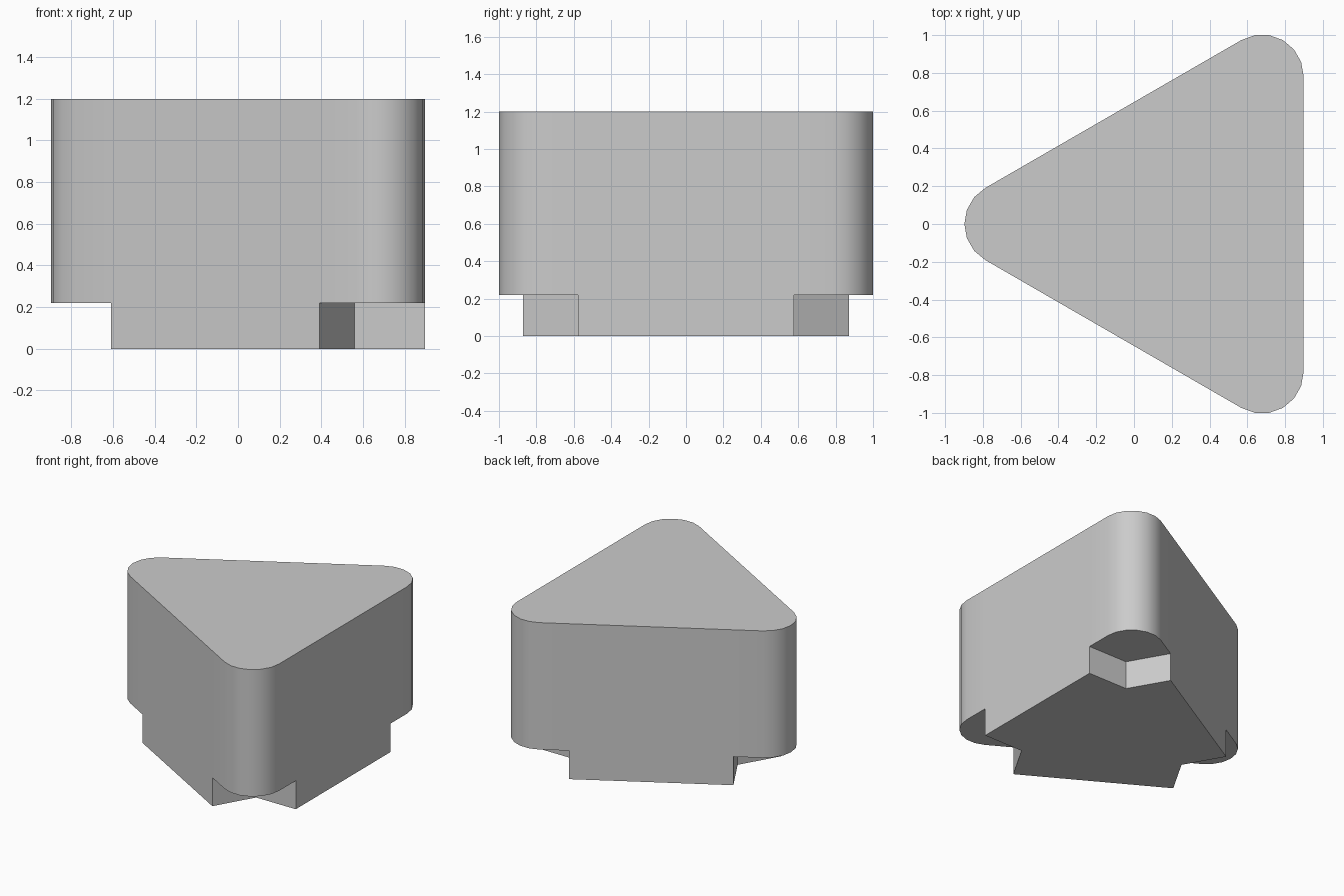
import bpy
import bmesh
from math import radians, cos, sin
from mathutils import Vector

if "Cube" in bpy.data.objects:
    bpy.data.objects.remove(bpy.data.objects["Cube"], do_unlink=True)

CENTRE = Vector((0.226, 0, 0))
CORNER_DIST, CORNER_RADIUS, ARC_STEPS = 0.904, 0.22, 6
NOTCH_DIST = 0.667                                  # inner tip of each corner notch
SIDE_DIST = CORNER_DIST / 2 + CORNER_RADIUS         # centre to flat side
STEP, HEIGHT = 0.22, 1.2


def direction(degrees):
    return Vector((cos(radians(degrees)), sin(radians(degrees)), 0))


def make_material(name, colour):
    mat = bpy.data.materials.new(name)
    mat.use_nodes = True
    mat.diffuse_color = colour
    mat.node_tree.nodes["Principled BSDF"].inputs["Base Color"].default_value = colour
    return mat


bm = bmesh.new()


def ring(points, z):
    return [bm.verts.new((p.x, p.y, z)) for p in points]


def walls(lower, upper):
    for i in range(len(lower)):
        j = (i + 1) % len(lower)
        bm.faces.new((lower[i], lower[j], upper[j], upper[i]))


outline, foot = [], []      # body at the step, and notched foot at the step
for angle in (60, 180, 300):
    # Rounded corner between the two places where its notch meets the sides
    apex = CENTRE + direction(angle) * NOTCH_DIST
    reach = SIDE_DIST - NOTCH_DIST / 2
    start = apex + direction(angle - 60) * reach
    end = apex + direction(angle + 60) * reach
    hub = CENTRE + direction(angle) * CORNER_DIST
    arc = [hub + direction(angle - 60 + 120 * i / ARC_STEPS) * CORNER_RADIUS
           for i in range(ARC_STEPS + 1)]
    corner = ring([start] + arc + [end], STEP)
    tip = ring([apex], STEP)
    outline += corner
    foot += [corner[0]] + tip + [corner[-1]]
    # Underside of the overhanging corner
    bm.faces.new(list(reversed(corner)) + tip)

# Body walls and flat top
top = ring([v.co for v in outline], HEIGHT)
walls(outline, top)
bm.faces.new(top)

# Foot walls and flat bottom
bottom = ring([v.co for v in foot], 0)
walls(bottom, foot)
bm.faces.new(list(reversed(bottom)))

bmesh.ops.recalc_face_normals(bm, faces=bm.faces)
mesh = bpy.data.meshes.new("rounded_triangle_block")
bm.to_mesh(mesh)
bm.free()
mesh.materials.append(make_material("plain grey", (0.6, 0.6, 0.6, 1)))
block = bpy.data.objects.new("rounded_triangle_block", mesh)
bpy.context.collection.objects.link(block)

bpy.ops.object.select_all(action="DESELECT")
block.select_set(True)
bpy.context.view_layer.objects.active = block
bpy.ops.object.shade_smooth_by_angle(angle=radians(30))
